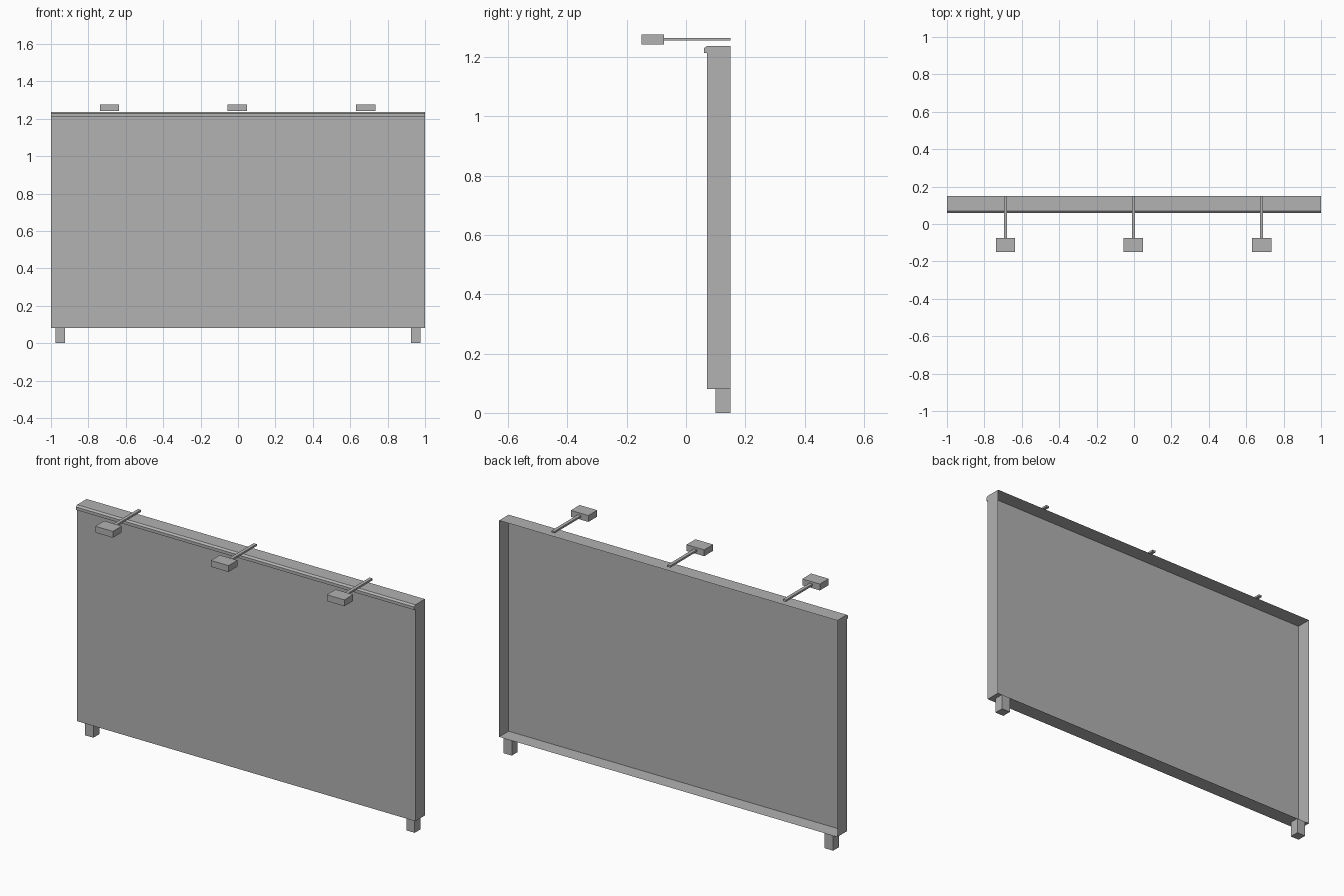
import bpy
import bmesh

cube = bpy.data.objects.get("Cube")
if cube:
    bpy.data.objects.remove(cube, do_unlink=True)

# Single grey material
GREY = 0.445
grey = bpy.data.materials.new("plain grey")
grey.use_nodes = True
grey.diffuse_color = (GREY, GREY, GREY, 1)
bsdf = grey.node_tree.nodes["Principled BSDF"]
bsdf.inputs["Base Color"].default_value = (GREY, GREY, GREY, 1)

FRONT, BACK = 0.07, 0.15
BOTTOM, TOP = 0.08, 1.237


def finish(name, bm):
    bmesh.ops.recalc_face_normals(bm, faces=bm.faces)
    mesh = bpy.data.meshes.new(name)
    bm.to_mesh(mesh)
    bm.free()
    mesh.materials.append(grey)
    obj = bpy.data.objects.new(name, mesh)
    bpy.context.scene.collection.objects.link(obj)
    return obj


def box(name, low, high, open_back=False):
    bm = bmesh.new()
    bmesh.ops.create_cube(bm, size=1)
    for v in bm.verts:
        v.co = [h if c > 0 else l for c, l, h in zip(v.co, low, high)]
    if open_back:
        bm.normal_update()
        rear = [f for f in bm.faces if f.normal.y > 0.9]
        bmesh.ops.delete(bm, geom=rear, context='FACES_ONLY')
    return finish(name, bm)


# Board: thin sheet tray, open at the rear
box("board_panel", (-1, FRONT, BOTTOM), (1, BACK, TOP), open_back=True)

# Bevelled lip along the top of the front
bm = bmesh.new()
profile = [(FRONT, 1.213), (0.06, 1.213), (0.06, 1.229), (FRONT, TOP)]
end = bm.faces.new([bm.verts.new((-1, y, z)) for y, z in profile])
ext = bmesh.ops.extrude_face_region(bm, geom=[end], use_keep_orig=True)
bmesh.ops.translate(bm, vec=(2, 0, 0),
                    verts=[g for g in ext["geom"] if isinstance(g, bmesh.types.BMVert)])
finish("top_lip", bm)

# Feet
for side, x in (("right", -0.95), ("left", 0.95)):
    box(side + "_foot", (x - 0.025, 0.1, 0), (x + 0.025, BACK, BOTTOM))

# Lamps held out in front on thin arms
for side, x in (("right", -0.687), ("middle", -0.003), ("left", 0.682)):
    box(side + "_lamp_arm", (x - 0.009, -0.075, 1.255), (x + 0.009, BACK, 1.265))
    box(side + "_lamp_head", (x - 0.052, -0.15, 1.242), (x + 0.052, -0.075, 1.276))
